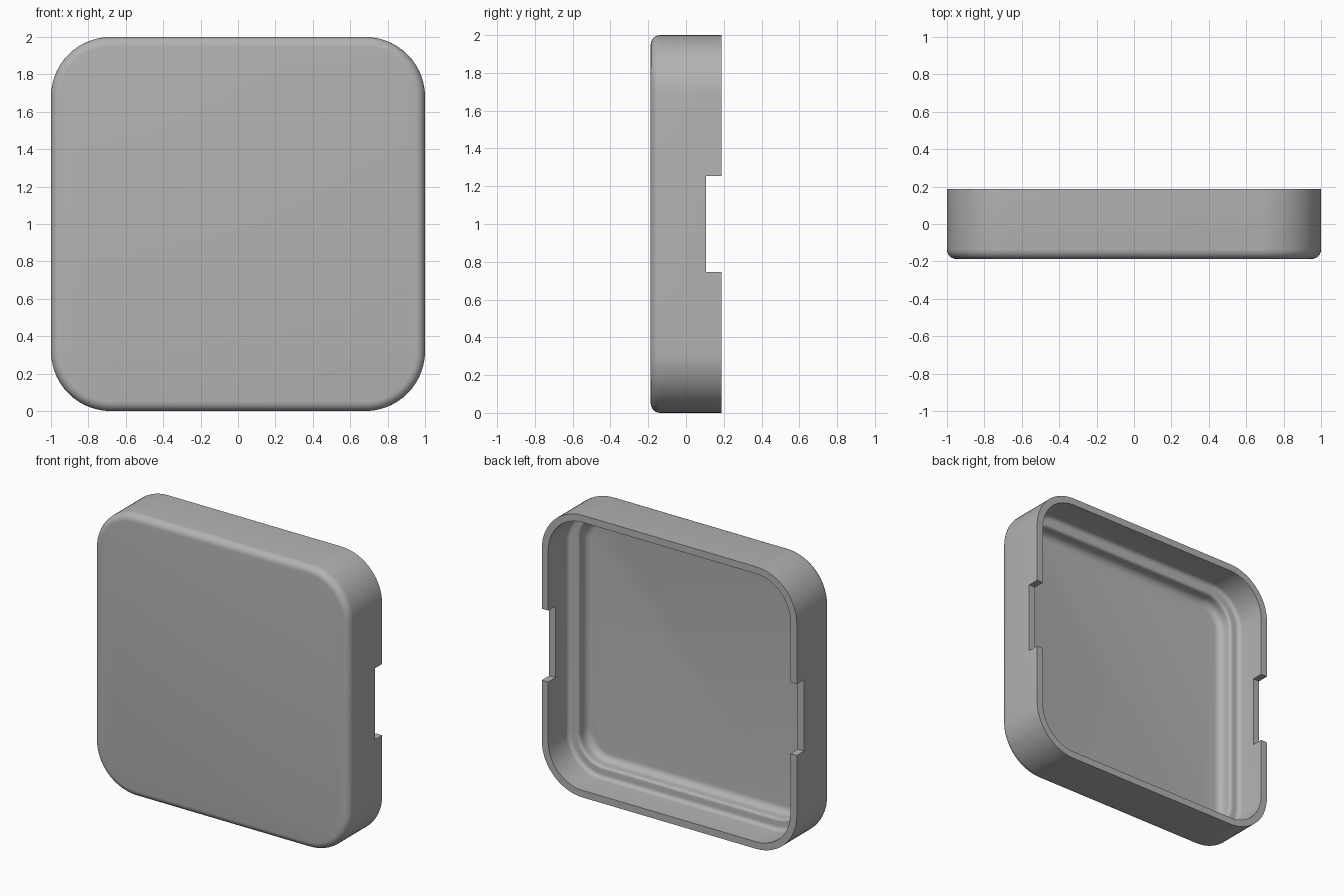
import bpy
import bmesh
from math import cos, sin, pi, radians

cube = bpy.data.objects.get("Cube")
if cube:
    bpy.data.objects.remove(cube)

grey = bpy.data.materials.new("plain grey")
grey.use_nodes = True
COLOUR = (0.45, 0.45, 0.45, 1)
grey.diffuse_color = COLOUR
grey.node_tree.nodes["Principled BSDF"].inputs["Base Color"].default_value = COLOUR

BACK, FRONT = 0.187, -0.187
RADIUS, STEPS = 0.32, 14


def fillet(inset, y, r, start, end, n=6):
    """Arc of profile points (inset, y) round a centre, angles in degrees."""
    angles = [radians(start + (end - start) * i / n) for i in range(n + 1)]
    return [(inset + r * cos(a), y + r * sin(a)) for a in angles]


def ring(bm, inset, y):
    """Rounded square of vertices standing in the xz plane."""
    r = RADIUS - inset
    c = 1 - RADIUS
    verts = []
    for k, (sx, sz) in enumerate([(1, 1), (-1, 1), (-1, -1), (1, -1)]):
        for i in range(STEPS + 1):
            a = (k + i / STEPS) * pi / 2
            verts.append(bm.verts.new((sx * c + r * cos(a), y, 1 + sz * c + r * sin(a))))
    return verts


# Cover section: outer wall, rounded front, then inner wall, ledge and floor
outer = [(0, BACK)] + fillet(0.05, FRONT + 0.05, 0.05, 180, 270)
inner = [(0.05, BACK)]
inner += fillet(0.08, -0.01, 0.03, 180, 270)
inner += fillet(0.11, -0.06, 0.02, 90, 0)
inner += fillet(0.18, -0.09, 0.05, 180, 270)

bm = bmesh.new()
rings = [ring(bm, *p) for p in outer[::-1] + inner]
for a, b in zip(rings, rings[1:]):
    for i in range(len(a)):
        j = (i + 1) % len(a)
        bm.faces.new((a[i], a[j], b[j], b[i]))
bm.faces.new(rings[0])
bm.faces.new(rings[-1])
bmesh.ops.recalc_face_normals(bm, faces=bm.faces)
mesh = bpy.data.meshes.new("cover")
bm.to_mesh(mesh)
bm.free()
mesh.materials.append(grey)
cover = bpy.data.objects.new("cover", mesh)
bpy.context.collection.objects.link(cover)

# Side notches in the rim
NOTCH_Y, NOTCH_HALF = 0.105, 0.253
bpy.ops.mesh.primitive_cube_add(size=1, location=(0, NOTCH_Y + 0.25, 1))
cutter = bpy.context.object
cutter.name = "notch_cutter"
cutter.scale = (3, 0.5, 2 * NOTCH_HALF)
cutter.hide_render = True
cutter.data.materials.append(grey)
bpy.context.view_layer.objects.active = cover
cut = cover.modifiers.new("notches", "BOOLEAN")
cut.operation = "DIFFERENCE"
cut.solver = "EXACT"
cut.object = cutter
bpy.ops.object.modifier_apply(modifier=cut.name)
bpy.data.objects.remove(cutter)

# Soften the long edges of each notch floor
bm = bmesh.new()
bm.from_mesh(cover.data)
edges = [e for e in bm.edges
         if all(abs(v.co.y - NOTCH_Y) < 0.001 for v in e.verts)
         and abs(e.verts[0].co.z - e.verts[1].co.z) > 0.1]
bmesh.ops.bevel(bm, geom=edges, offset=0.012, segments=3, profile=0.5, affect="EDGES")
bm.to_mesh(cover.data)
bm.free()

bpy.ops.object.select_all(action="DESELECT")
cover.select_set(True)
bpy.ops.object.shade_smooth_by_angle(angle=radians(35))
